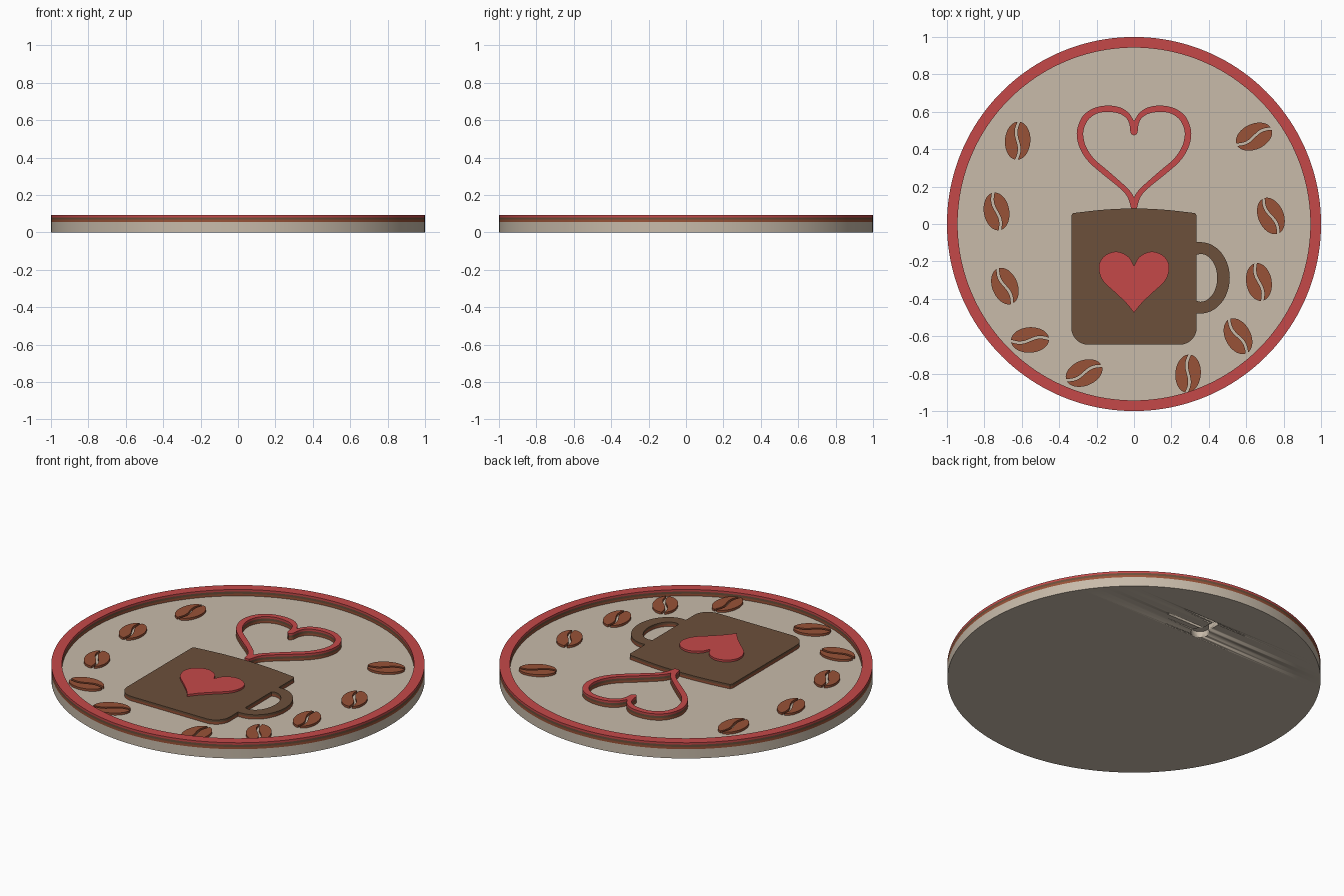
import bpy, bmesh, math
from mathutils import Vector, Matrix

if "Cube" in bpy.data.objects:
    bpy.data.objects.remove(bpy.data.objects["Cube"])

# Layer heights: every colour is one flat layer of the stack
Z_BASE, Z_SIENNA, Z_BROWN, Z_RED = 0.055, 0.068, 0.081, 0.093


def material(name, rgb):
    m = bpy.data.materials.new(name)
    lin = [((c / 255 + 0.055) / 1.055) ** 2.4 for c in rgb]
    m.diffuse_color = (*lin, 1)
    m.use_nodes = True
    m.node_tree.nodes["Principled BSDF"].inputs["Base Color"].default_value = m.diffuse_color
    return m


BEIGE = material("beige", (200, 187, 170))
SIENNA = material("sienna", (152, 82, 55))
BROWN = material("dark_brown", (108, 80, 59))
RED = material("red", (197, 73, 73))


def plate(name, loops, z0, z1, mat):
    """Flat plate from closed outlines; inner outlines become holes."""
    cu = bpy.data.curves.new(name, 'CURVE')
    cu.dimensions = '2D'
    cu.fill_mode = 'BOTH'
    cu.extrude = (z1 - z0) / 2
    for loop in loops:
        sp = cu.splines.new('POLY')
        sp.points.add(len(loop) - 1)
        for p, (x, y) in zip(sp.points, loop):
            p.co = (x, y, 0, 1)
        sp.use_cyclic_u = True
    ob = bpy.data.objects.new(name, cu)
    bpy.context.collection.objects.link(ob)
    bpy.ops.object.select_all(action='DESELECT')
    ob.select_set(True)
    bpy.context.view_layer.objects.active = ob
    bpy.ops.object.convert(target='MESH')
    ob = bpy.context.view_layer.objects.active
    me = ob.data
    bm = bmesh.new()
    bm.from_mesh(me)
    bmesh.ops.remove_doubles(bm, verts=bm.verts, dist=1e-5)
    bmesh.ops.translate(bm, verts=bm.verts, vec=(0, 0, (z0 + z1) / 2))
    bmesh.ops.recalc_face_normals(bm, faces=bm.faces)
    bm.to_mesh(me)
    bm.free()
    me.materials.clear()
    me.materials.append(mat)
    bpy.ops.object.shade_smooth_by_angle(angle=math.radians(30))
    return ob


def stack(name, loops, layers):
    """Same outline repeated in several coloured layers."""
    for label, z0, z1, mat in layers:
        plate(f"{name}_{label}", loops, z0, z1, mat)


LOW = ("lower", Z_BASE, Z_SIENNA, SIENNA)
MID = ("middle", Z_SIENNA, Z_BROWN, BROWN)
TOP = ("top", Z_BROWN, Z_RED, RED)


def arc(cx, cy, rx, ry, a0, a1, n):
    """Points along an elliptical arc, angles in degrees."""
    return [(cx + rx * math.cos(math.radians(a0 + (a1 - a0) * i / n)),
             cy + ry * math.sin(math.radians(a0 + (a1 - a0) * i / n)))
            for i in range(n + 1)]


def circle(r, n=160):
    return arc(0, 0, r, r, 0, 360, n)[:-1]


def smooth(pts, steps=5):
    """Catmull-Rom curve through the points."""
    p = [Vector(q) for q in pts]
    p = [2 * p[0] - p[1]] + p + [2 * p[-1] - p[-2]]
    out = []
    for a, b, c, d in zip(p, p[1:], p[2:], p[3:]):
        for i in range(steps):
            t = i / steps
            out.append(0.5 * (2 * b + (c - a) * t + (2 * a - 5 * b + 4 * c - d) * t * t
                              + (3 * b - a - 3 * c + d) * t ** 3))
    return [tuple(v) for v in out] + [tuple(pts[-1])]


def mirrored(half):
    """Close a right-hand half outline with its mirror image."""
    return half + [(-x, y) for x, y in reversed(half) if x > 1e-6]


# Base disc with a keyhole hanger slot cut into the underside
base = plate("base_disc", [circle(1)], 0, Z_BASE, BEIGE)
kx, ky = 0.05, 0.61
keyhole = arc(kx, ky, 0.05, 0.05, 114, 426, 32) + arc(kx, ky + 0.12, 0.02, 0.02, 0, 180, 12)
cutter = plate("keyhole_cutter", [keyhole], -0.02, 0.035, BEIGE)
cutter.hide_render = True
mod = base.modifiers.new("keyhole", 'BOOLEAN')
mod.operation = 'DIFFERENCE'
mod.solver = 'EXACT'
mod.object = cutter
bpy.context.view_layer.objects.active = base
bpy.ops.object.modifier_apply(modifier=mod.name)
bpy.data.objects.remove(cutter)

# Raised rim
stack("rim", [circle(1), circle(0.943)], [LOW, MID, TOP])

# Heart-shaped steam outline
outer = smooth([(0, .55), (.03, .595), (.08, .625), (.15, .633), (.22, .617), (.275, .575),
                (.303, .51), (.303, .45), (.28, .385), (.235, .325), (.16, .26), (.08, .195),
                (.035, .145), (.015, .082)])
inner = smooth([(0, .472), (.018, .488), (.025, .535), (.045, .57), (.085, .592), (.15, .6),
                (.205, .587), (.248, .553), (.27, .5), (.268, .45), (.25, .4), (.21, .345),
                (.14, .285), (.06, .215), (.02, .175), (0, .142)])
stack("steam_heart", [mirrored(outer), mirrored(inner)], [LOW, MID, TOP])

# Mug with handle: body outline runs counter-clockwise from the bottom left
W, BOTTOM, R = 0.335, -0.645, 0.09
body = arc(-W + R, BOTTOM + R, R, R, 180, 270, 8)
body += arc(W - R, BOTTOM + R, R, R, 270, 360, 8)
body += [(W, -0.478)] + arc(0.355, -0.288, 0.157, 0.191, -90, 90, 28) + [(W, -0.097)]
body += [(W, 0.045), (W - 0.008, 0.058)]
body += [(x / 10, 0.083 - 0.25 * (x / 10) ** 2) for x in (2.5, 2, 1.5, 1, .5, 0, -.5, -1, -1.5, -2, -2.5)]
body += [(-W + 0.008, 0.058), (-W, 0.045)]
hole = arc(0.355, -0.288, 0.09, 0.128, -90, 90, 24) + [(W, -0.165), (W, -0.411)]
stack("mug", [body, hole], [LOW, MID])

# Heart on the mug
heart = smooth([(0, -.225), (.03, -.175), (.09, -.148), (.15, -.165), (.185, -.21),
                (.184, -.265), (.157, -.315), (.1, -.367), (.04, -.425), (0, -.475)])
plate("mug_heart", [mirrored(heart)], Z_BROWN, Z_RED, RED)


# Coffee beans: an ellipse split by an S-shaped gap
def bean_half(side, a=0.102, b=0.068, gap=0.007):
    def seam(u):
        return 0.012 * math.sin(math.pi * u / a) + side * gap
    rim = [(u, v) for u, v in arc(0, 0, a, b * side, -30, 210, 64)
           if (v - seam(u)) * side > 0]
    u0, u1 = rim[-1][0], rim[0][0]
    return rim + [(u, seam(u)) for u in (u0 + (u1 - u0) * i / 16 for i in range(17))]


BEANS = [(-.622, .445, 86), (.642, .467, 25), (-.735, .067, 100), (.732, .043, 113),
         (-.69, -.332, 112), (.668, -.31, 100), (-.556, -.62, 3), (.556, -.6, 118),
         (-.267, -.797, 22), (.289, -.8, 85)]
for i, (x, y, angle) in enumerate(BEANS, 1):
    rot = Matrix.Rotation(math.radians(angle), 2)
    halves = [[tuple(rot @ Vector(p) + Vector((x, y))) for p in bean_half(s)] for s in (1, -1)]
    plate(f"coffee_bean_{i}", halves, Z_BASE, Z_SIENNA, SIENNA)
